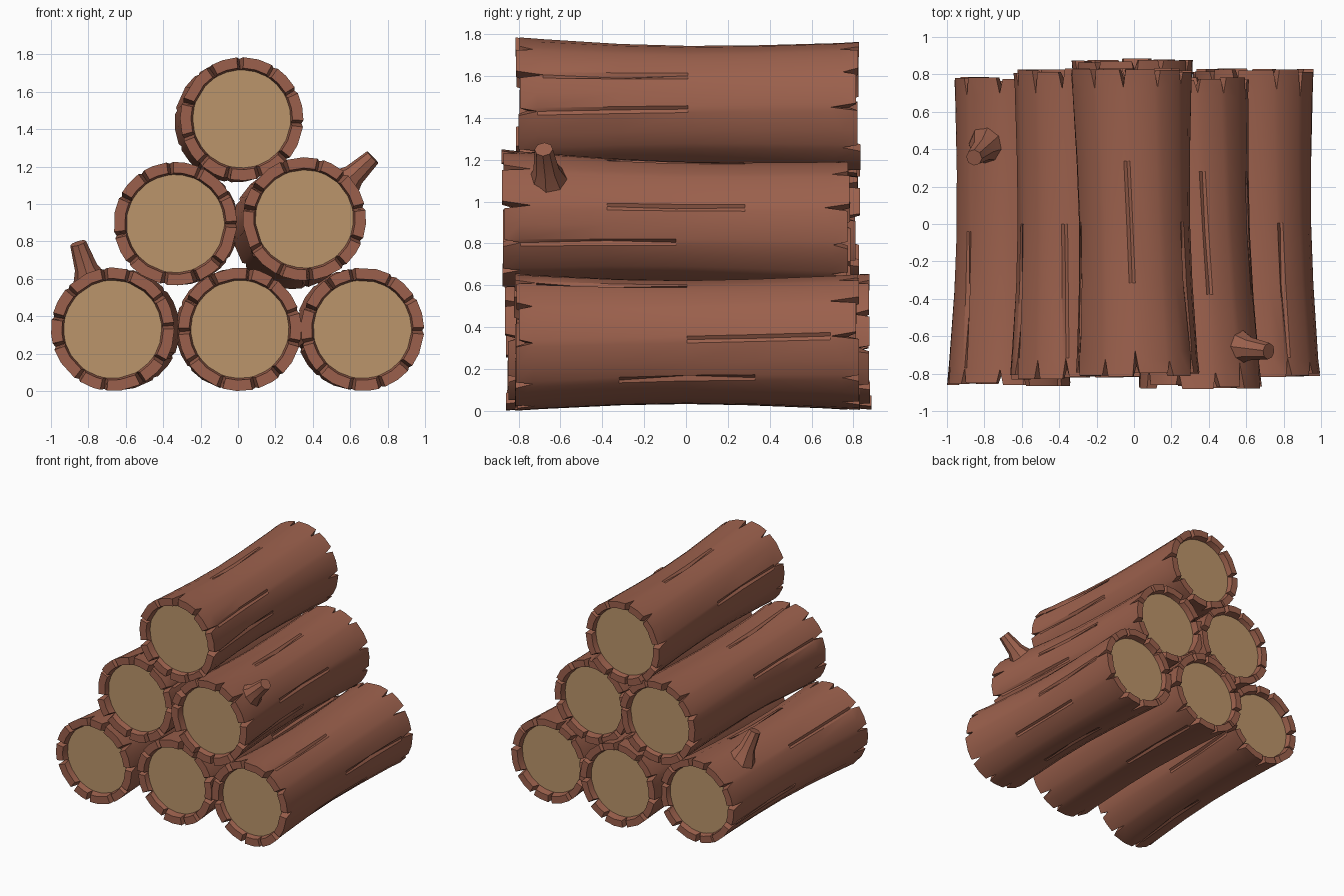
import bpy, bmesh, math, random
from mathutils import Vector

if "Cube" in bpy.data.objects:
    bpy.data.objects.remove(bpy.data.objects["Cube"])

random.seed(7)


def material(name, col):
    m = bpy.data.materials.new(name)
    m.diffuse_color = (*col, 1)
    m.use_nodes = True
    m.node_tree.nodes["Principled BSDF"].inputs["Base Color"].default_value = m.diffuse_color
    return m


BARK = material("bark brown", (0.33, 0.118, 0.073))
WOOD = material("cut wood tan", (0.50, 0.30, 0.145))


def finish(bm, name, angle=32):
    bmesh.ops.recalc_face_normals(bm, faces=bm.faces[:])
    me = bpy.data.meshes.new(name)
    bm.to_mesh(me)
    bm.free()
    ob = bpy.data.objects.new(name, me)
    bpy.context.collection.objects.link(ob)
    me.materials.append(BARK)
    me.materials.append(WOOD)
    bpy.ops.object.select_all(action='DESELECT')
    ob.select_set(True)
    bpy.context.view_layer.objects.active = ob
    bpy.ops.object.shade_smooth_by_angle(angle=math.radians(angle))
    return ob


def log(name, front, back, spin):
    """Bark tube with notched rims and recessed cut faces; front/back = (x, y, z)."""
    bm = bmesh.new()
    n, half, recess = 11, 0.055, 0.045
    f, b = Vector(front), Vector(back)
    length = (b - f).length
    cols = []                                   # (kind, notch index, angle)
    for i in range(n):
        a = spin + (i + random.uniform(-0.2, 0.2)) * math.tau / n
        cols += [("L", i, a - half), ("A", i, a), ("R", i, a + half),
                 ("M", i, a + math.pi / n)]
    depth = [[random.uniform(0.07, 0.14) for _ in range(n)] for _ in range(2)]
    jut = [[random.uniform(-0.012, 0.012) for _ in range(n)] for _ in range(2)]
    cracks = {(i, random.choice((2, 3, 4))) for i in range(0, n, 2)}

    def vert(ang, y, r, t):
        c = f.lerp(b, t)
        ang += 0.12 * t
        return bm.verts.new((c.x + r * math.cos(ang), y, c.z + r * math.sin(ang)))

    # outer rows: rims at both ends, waist in the middle
    ts = [0, None, 0.3, 0.5, 0.7, None, 1]
    radii = [0.33, 0.322, 0.303, 0.297, 0.303, 0.318, 0.325]
    rows = []
    for k, t0 in enumerate(ts):
        row = []
        for kind, i, a in cols:
            if k in (0, 6):
                if kind == "A":
                    row.append(None)
                    continue
                e = 0 if k == 0 else 1
                seg = (i - 1) % n if kind == "L" else i
                t, y = e, (f.y if e == 0 else b.y) + jut[e][seg]
            else:
                if k == 1:
                    t = depth[0][i] / length
                elif k == 5:
                    t = 1 - depth[1][i] / length
                else:
                    t = t0
                y = f.y + (b.y - f.y) * t
            r = radii[k]
            if kind == "A" and (i, k) in cracks:
                r -= 0.022
            row.append(vert(a, y, r, t))
        rows.append(row)
    m = len(cols)
    for k in range(6):
        for j in range(m):
            q = [rows[k][j], rows[k][(j + 1) % m],
                 rows[k + 1][(j + 1) % m], rows[k + 1][j]]
            bm.faces.new([v for v in q if v])

    # rims, notch walls and recessed cut faces
    for e, rim, deep in ((0, rows[0], rows[1]), (1, rows[6], rows[5])):
        sgn = 1 if e == 0 else -1
        y0 = f.y if e == 0 else b.y
        inner, cap = [], []
        for j, (kind, i, a) in enumerate(cols):
            inner.append(None if kind == "A" else vert(a, rim[j].co.y, 0.272, e))
            cap.append(vert(a, y0 + sgn * recess, 0.262, e))
        for j in range(m):
            j2 = (j + 1) % m
            bm.faces.new([v for v in (inner[j], inner[j2], cap[j2], cap[j]) if v])
            if rim[j] and rim[j2]:
                bm.faces.new((rim[j], rim[j2], inner[j2], inner[j]))
            elif rim[j]:
                bm.faces.new((rim[j], deep[j2], cap[j2], inner[j]))
            else:
                bm.faces.new((rim[j2], deep[j], cap[j], inner[j2]))
        bm.faces.new(cap).material_index = 1
    finish(bm, name)


def stub(name, base, tip):
    """Flared, broken-off side branch."""
    bm = bmesh.new()
    base, tip = Vector(base), Vector(tip)
    rot = (tip - base).to_track_quat('Z', 'Y')
    rings = []
    for t, r in ((0, 0.115), (0.2, 0.1), (0.5, 0.062), (1, 0.044)):
        rings.append([bm.verts.new(base.lerp(tip, t) + rot @ Vector(
            (r * math.cos(k * math.tau / 8), r * math.sin(k * math.tau / 8), 0)))
            for k in range(8)])
    for a, b in zip(rings, rings[1:]):
        for k in range(8):
            bm.faces.new((a[k], a[(k + 1) % 8], b[(k + 1) % 8], b[k]))
    bm.faces.new(rings[0])
    bm.faces.new(rings[-1])
    finish(bm, name)


# stacked logs, three rows
log("bottom_left_log", (-0.67, -0.855, 0.33), (-0.635, 0.775, 0.33), 0.1)
log("bottom_middle_log", (0.01, -0.81, 0.33), (-0.01, 0.875, 0.33), 0.3)
log("bottom_right_log", (0.665, -0.81, 0.33), (0.635, 0.82, 0.33), 0.0)
log("middle_left_log", (-0.335, -0.82, 0.895), (-0.32, 0.82, 0.89), 0.45)
log("middle_right_log", (0.355, -0.87, 0.92), (0.29, 0.775, 0.87), 0.2)
log("top_log", (0.02, -0.805, 1.455), (-0.015, 0.825, 1.44), 0.5)

# broken branches
stub("left_branch_stub", (-0.77, 0.43, 0.53), (-0.855, 0.355, 0.79))
stub("right_branch_stub", (0.52, -0.655, 1.06), (0.72, -0.68, 1.25))
